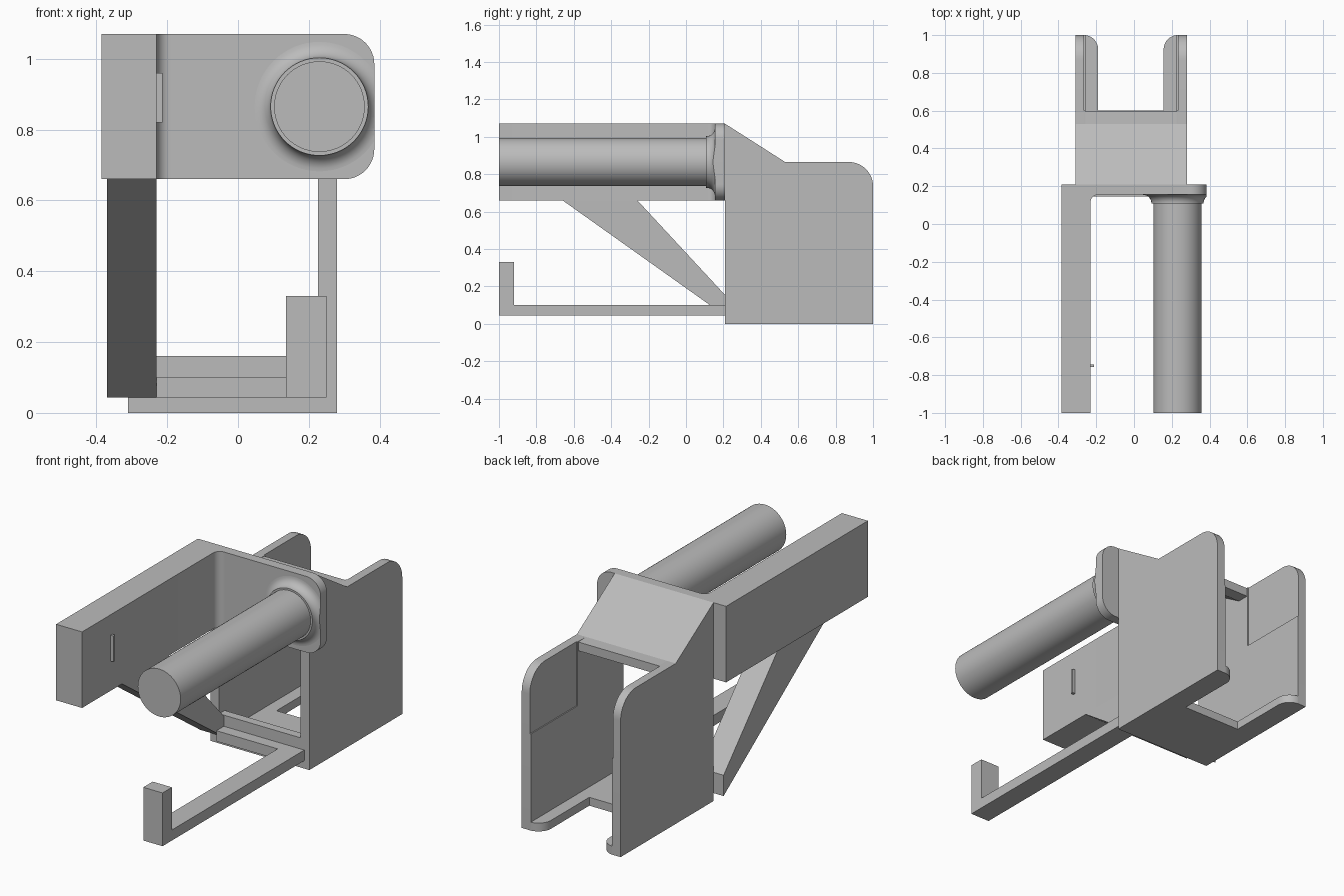
import bpy, bmesh, math
from mathutils import Vector

if "Cube" in bpy.data.objects:
    bpy.data.objects.remove(bpy.data.objects["Cube"])

GREY = (0.5, 0.5, 0.5, 1)
mat = bpy.data.materials.new("plain_grey")
mat.use_nodes = True
mat.diffuse_color = GREY
mat.node_tree.nodes["Principled BSDF"].inputs["Base Color"].default_value = GREY


def finish(name, bm, smooth=False):
    bmesh.ops.recalc_face_normals(bm, faces=bm.faces)
    mesh = bpy.data.meshes.new(name)
    bm.to_mesh(mesh)
    bm.free()
    mesh.materials.append(mat)
    obj = bpy.data.objects.new(name, mesh)
    bpy.context.collection.objects.link(obj)
    if smooth:
        bpy.ops.object.select_all(action='DESELECT')
        bpy.context.view_layer.objects.active = obj
        obj.select_set(True)
        bpy.ops.object.shade_smooth_by_angle(angle=math.radians(30))
    return obj


def arc(cx, cy, r, start, end, n=12):
    angles = [math.radians(start + (end - start) * i / n) for i in range(n + 1)]
    return [(cx + r * math.cos(a), cy + r * math.sin(a)) for a in angles]


def prism(name, points, axis, low, high, smooth=False):
    """Extrude a 2D outline along an axis; the outline uses the other two axes in order."""
    bm = bmesh.new()

    def place(p):
        co = list(p)
        co.insert("xyz".index(axis), low)
        return bm.verts.new(co)

    face = bm.faces.new([place(p) for p in points])
    new = bmesh.ops.extrude_face_region(bm, geom=[face])["geom"]
    shift = Vector([high - low if a == axis else 0 for a in "xyz"])
    bmesh.ops.translate(bm, vec=shift, verts=[v for v in new if isinstance(v, bmesh.types.BMVert)])
    return finish(name, bm, smooth)


def box(name, x, y, z):
    return prism(name, [(x[0], y[0]), (x[1], y[0]), (x[1], y[1]), (x[0], y[1])], "z", *z)


# Long upper bar with a filleted inner corner, and its small tab
LOW, TOP = 0.66, 1.07
FRONT, BACK = 0.155, 0.208
prism("upper_bar", [(-0.385, -1), (-0.23, -1)] + arc(-0.19, 0.115, 0.04, 180, 90)
      + [(-0.19, BACK), (-0.385, BACK)], "z", LOW, TOP, True)
box("bar_tab", (-0.24, -0.213), (-0.757, -0.743), (0.82, 0.96))

# Mounting plate with rounded outer corners
R = 0.085
prism("mounting_plate", [(-0.19, LOW)] + arc(0.385 - R, LOW + R, R, -90, 0)
      + arc(0.385 - R, TOP - R, R, 0, 90) + [(-0.19, TOP)], "y", FRONT, BACK, True)

# Round handle with a flared foot, trimmed flush with the plate edge
bm = bmesh.new()
profile = [(0, -1), (0.128, -1), (0.128, 0.108), (0.138, 0.108)]
profile += arc(0.183, 0.11, 0.045, 180, 90, 8) + [(0, FRONT)]
verts = [bm.verts.new((r, y, 0)) for r, y in profile]
edges = [bm.edges.new(pair) for pair in zip(verts, verts[1:])]
bmesh.ops.spin(bm, geom=verts + edges, cent=(0, 0, 0), axis=(0, 1, 0),
               angle=math.tau, steps=64)
bmesh.ops.remove_doubles(bm, verts=bm.verts, dist=0.0005)
bmesh.ops.translate(bm, verts=bm.verts, vec=(0.23, 0, 0.865))
cut = bmesh.ops.bisect_plane(bm, geom=bm.verts[:] + bm.edges[:] + bm.faces[:],
                             plane_co=(0.385, 0, 0), plane_no=(1, 0, 0), clear_outer=True)
rim = [e for e in cut["geom_cut"] if isinstance(e, bmesh.types.BMEdge)]
bmesh.ops.holes_fill(bm, edges=rim, sides=0)
finish("handle", bm, True)

# Side plates: outer skin, plus an inner liner left out of the shallow upper recess
side = [(BACK, 0), (1, 0)] + arc(0.87, 0.735, 0.13, 0, 90) + [(0.53, 0.865), (BACK, TOP)]
liner = [(BACK, 0), (1, 0), (1, 0.52), (0.6, 0.52), (0.6, 0.865), (0.53, 0.865), (BACK, TOP)]
for name, outer, skin, inner in (("right", -0.31, -0.264, -0.258), ("left", 0.28, 0.232, 0.226)):
    prism(name + "_side_plate", side, "x", outer, skin, True)
    prism(name + "_side_liner", liner, "x", skin, inner)

# Sloping cover between the side plates
prism("cover", [(BACK, TOP), (0.53, 0.865), (0.595, 0.862), (0.595, 0.815), (0.53, 0.815),
                (BACK, 1.01)], "x", -0.3, 0.27)

# Floor with a rear slot and rounded tips, and its front lip
r = 0.075
prism("floor", [(-0.31, BACK), (0.28, BACK), (0.28, 1)] + arc(0.157 + r, 1 - r, r, 90, 180)
      + [(0.157, 0.6), (-0.19, 0.6)] + arc(-0.19 - r, 1 - r, r, 0, 90) + [(-0.31, 1)],
      "z", 0, 0.045, True)
box("floor_lip", (-0.26, 0.23), (BACK, 0.255), (0, 0.16))

# Diagonal strut and crossbar
prism("strut", [(-0.66, LOW), (-0.26, LOW), (BACK, 0.155), (BACK, 0.043)], "x", -0.37, -0.23)
box("crossbar", (-0.23, 0.25), (0.145, BACK), (0.043, 0.1))

# Lower arm with an upturned hook
prism("hook_arm", [(-1, 0.043), (0.145, 0.043), (0.145, 0.1), (-0.92, 0.1), (-0.92, 0.33),
                   (-1, 0.33)], "x", 0.135, 0.25)
